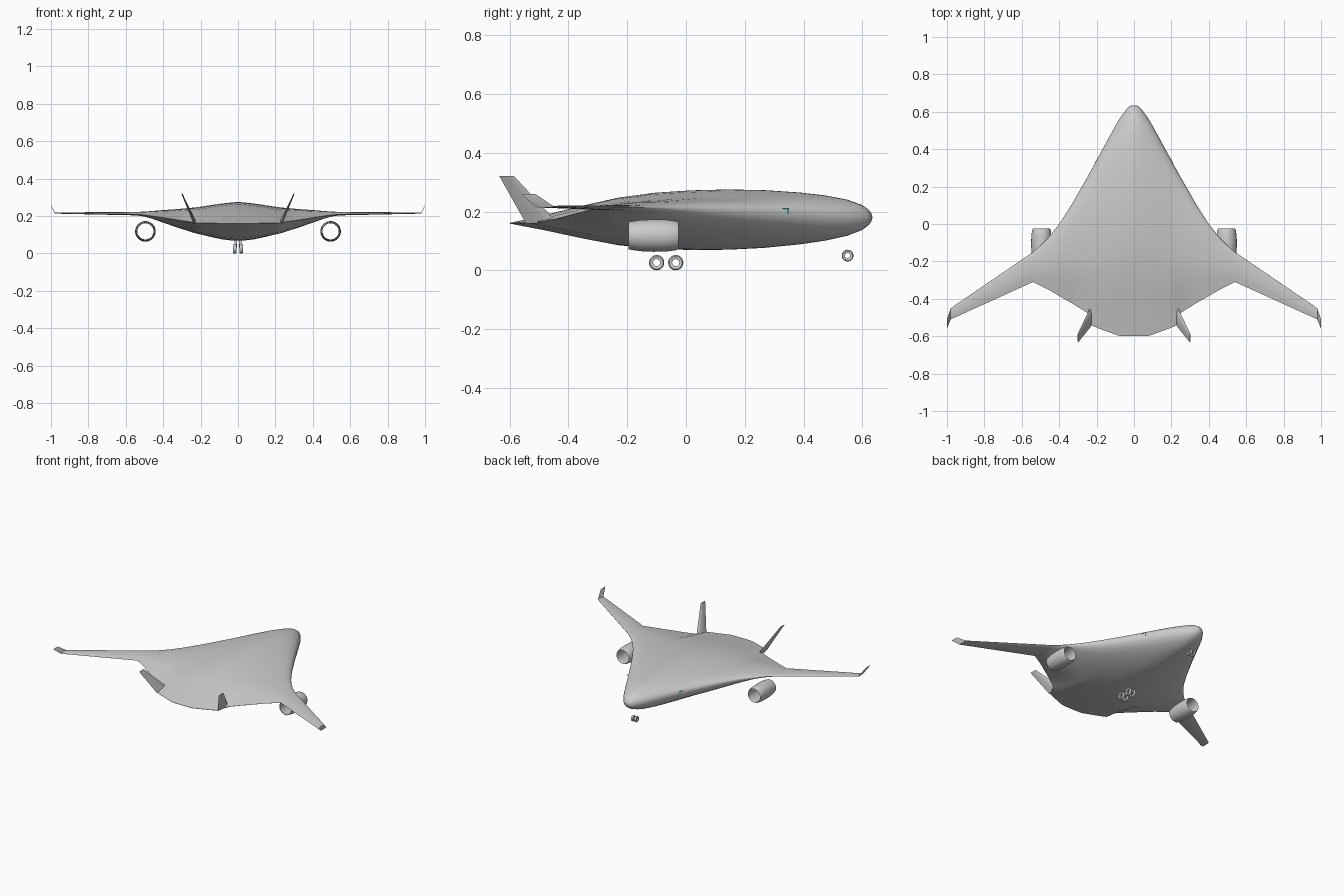
import bpy, bmesh, math
from mathutils import Vector

if "Cube" in bpy.data.objects:
    bpy.data.objects.remove(bpy.data.objects["Cube"])

def make_object(name, bm, smooth=True):
    bmesh.ops.remove_doubles(bm, verts=bm.verts, dist=1e-6)
    bmesh.ops.recalc_face_normals(bm, faces=bm.faces)
    me = bpy.data.meshes.new(name)
    bm.to_mesh(me)
    bm.free()
    ob = bpy.data.objects.new(name, me)
    bpy.context.collection.objects.link(ob)
    if smooth:
        bpy.ops.object.select_all(action='DESELECT')
        ob.select_set(True)
        bpy.context.view_layer.objects.active = ob
        bpy.ops.object.shade_smooth_by_angle(angle=math.radians(40))
    return ob

def loft(name, rings, caps=True, closed=False):
    bm = bmesh.new()
    vs = [[bm.verts.new(p) for p in r] for r in rings]
    pairs = list(zip(vs, vs[1:])) + ([(vs[-1], vs[0])] if closed else [])
    for a, b in pairs:
        n = len(a)
        for i in range(n):
            j = (i + 1) % n
            bm.faces.new((a[i], a[j], b[j], b[i]))
    if caps and not closed:
        bm.faces.new(vs[0])
        bm.faces.new(vs[-1])
    return make_object(name, bm)

# thickness distribution along the chord
T = [0, .004, .012, .03, .07, .13, .2, .3, .4, .5, .6, .7, .8, .9, 1]
F = [0, .15, .27, .42, .60, .75, .86, .96, 1, .99, .93, .79, .54, .26, .01]

def airfoil(x, y0, y1, z0, z1, up, dn):
    def pt(t, h):
        return (x, y0 + (y1 - y0) * t, z0 + (z1 - z0) * t + h)
    top = [pt(t, f * up) for t, f in zip(T, F)]
    bottom = [pt(t, -f * dn) for t, f in zip(T, F)][1:]
    return top + bottom[::-1]

# blended body, wings and winglets:
# x, leading y, trailing y, leading z, trailing z, height above, depth below
stations = [
    (0, .635, -.6, .18, .16, .103, .102),
    (.02, .632, -.6, .18, .16, .102, .102),
    (.04, .615, -.6, .18, .16, .100, .101),
    (.08, .56, -.598, .183, .16, .094, .098),
    (.13, .47, -.58, .189, .161, .083, .091),
    (.19, .36, -.558, .195, .162, .069, .08),
    (.225, .295, -.543, .198, .163, .061, .074),
    (.25, .25, -.475, .2, .168, .056, .070),
    (.33, .11, -.425, .206, .18, .040, .053),
    (.40, .0, -.385, .210, .191, .029, .036),
    (.46, -.075, -.35, .212, .2, .019, .02),
    (.50, -.115, -.33, .213, .205, .014, .012),
    (.54, -.15, -.31, .214, .209, .01, .008),
    (.98, -.45, -.51, .217, .215, .003, .003),
    (1.0, -.51, -.56, .258, .258, .002, .002),
]
half = [airfoil(*s) for s in stations]
left = [[(-x, y, z) for x, y, z in r] for r in half[:0:-1]]
loft("blended_wing_body", left + half)

def fin_ring(s, x, y0, y1, z, w):
    prof = [(0, 0), (.12, .7), (.35, 1), (.7, .6), (1, 0), (.7, -.6), (.35, -1), (.12, -.7)]
    return [(s * (x + h * w), y0 + (y1 - y0) * t, z) for t, h in prof]

def ring_solid(name, profile, centre, axis, n):
    # closed (radius, offset) profile revolved around the x or y axis
    rings = []
    for k in range(n):
        a = 2 * math.pi * k / n
        c, s = math.cos(a), math.sin(a)
        rings.append([Vector(centre) + (Vector((r * c, o, r * s)) if axis == 'y'
                      else Vector((o, r * c, r * s))) for r, o in profile])
    return loft(name, rings, closed=True)

# open engine nacelle profile
nacelle = [(.046, .085), (.050, .075), (.054, .045), (.055, 0), (.053, -.045), (.047, -.085),
           (.044, -.085), (.047, -.03), (.047, .03), (.043, .075)]

def wheel_profile(r, hole, w):
    return [(hole, -w * .7), (r * .85, -w), (r * .97, -w * .65), (r, 0),
            (r * .97, w * .65), (r * .85, w), (hole, w * .7)]

teal = bpy.data.materials.new("teal")
teal.diffuse_color = (.05, .45, .35, 1)
teal.use_nodes = True
teal.node_tree.nodes["Principled BSDF"].inputs["Base Color"].default_value = teal.diffuse_color

def strip(name, s, pts):
    # thin coloured strip lying along the swept nose edge
    bm = bmesh.new()
    for dx in (0, .002):
        for y, z in pts:
            bm.verts.new((s * (.1995 + (.343 - y) * .55 + dx), y, z))
    bm.verts.ensure_lookup_table()
    v = bm.verts
    for f in ((0, 1, 2, 3), (4, 5, 6, 7), (0, 1, 5, 4), (1, 2, 6, 5), (2, 3, 7, 6), (3, 0, 4, 7)):
        bm.faces.new([v[i] for i in f])
    make_object(name, bm, False).data.materials.append(teal)

for side, s in (("left", -1), ("right", 1)):
    # canted tail fins
    loft(side + "_tail_fin", [fin_ring(s, .228, -.435, -.545, .16, .010),
                              fin_ring(s, .30, -.585, -.635, .32, .003)])
    # engines
    ring_solid(side + "_engine_nacelle", nacelle, (s * .495, -.11, .118), 'y', 40)
    # landing gear wheels
    for label, y in (("front", -.035), ("rear", -.10)):
        ring_solid(f"{side}_{label}_main_wheel", wheel_profile(.026, .012, .009),
                   (s * .017, y, .026), 'x', 28)
    ring_solid(side + "_nose_wheel", wheel_profile(.020, .009, .007),
               (s * .012, .55, .050), 'x', 28)
    # door edge markings
    strip(side + "_door_edge", s, [(.344, .192), (.350, .192), (.350, .212), (.344, .212)])
    strip(side + "_door_top", s, [(.328, .207), (.346, .207), (.346, .212), (.328, .212)])
